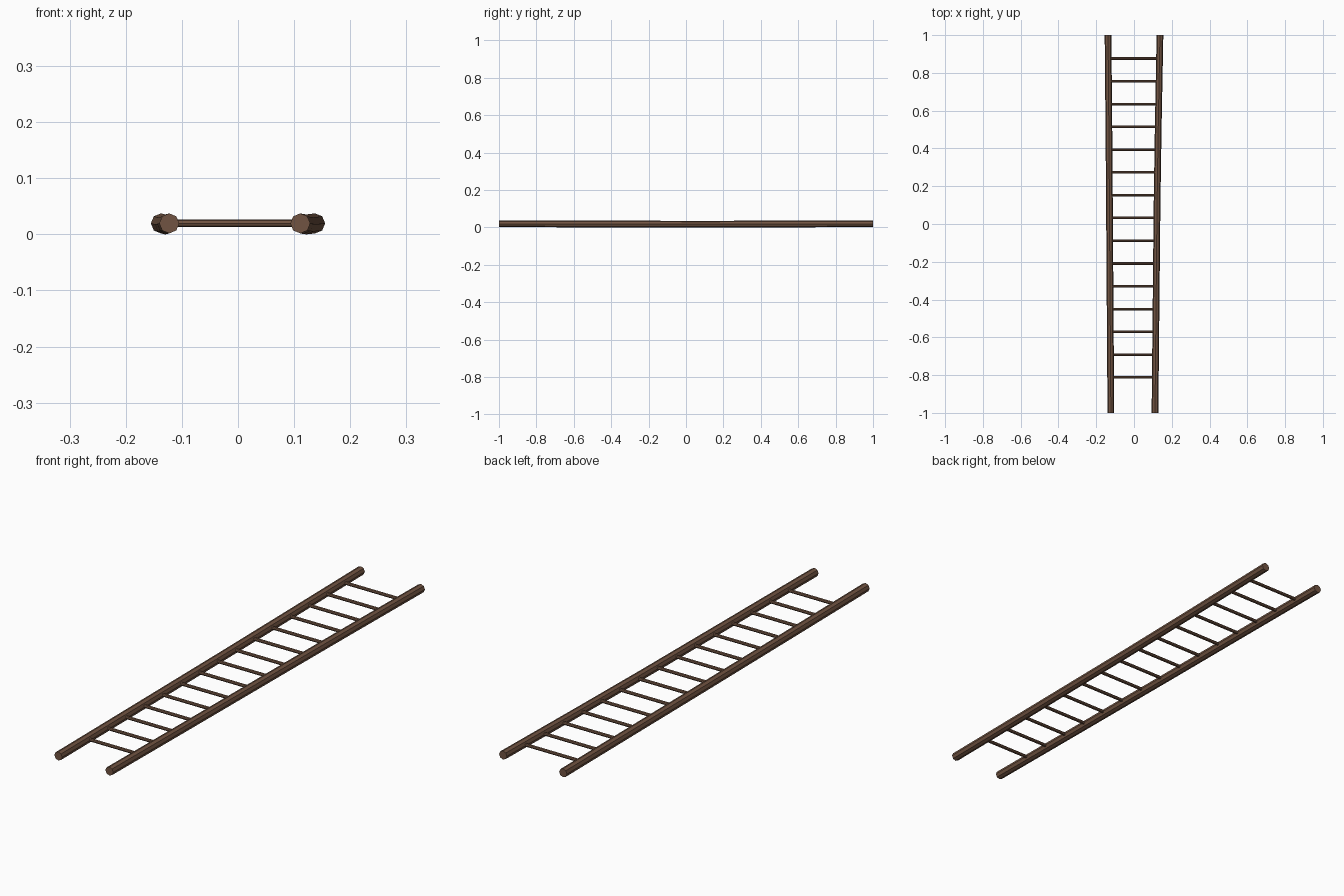
import bpy, bmesh, math
from mathutils import Vector

if "Cube" in bpy.data.objects:
    bpy.data.objects.remove(bpy.data.objects["Cube"])

wood = bpy.data.materials.new("brown_wood")
wood.diffuse_color = (0.165, 0.088, 0.054, 1)
wood.use_nodes = True
wood.node_tree.nodes["Principled BSDF"].inputs["Base Color"].default_value = wood.diffuse_color


def pole(name, path, radius, sides, side_axis):
    """Faceted pole: a polygon swept along a path, capped at both ends."""
    bm = bmesh.new()
    up = Vector((0, 0, 1))
    rings = []
    for p in path:
        ring = []
        for i in range(sides):
            a = 2 * math.pi * i / sides
            ring.append(bm.verts.new(Vector(p) + radius * (side_axis * math.cos(a) + up * math.sin(a))))
        rings.append(ring)
    for r0, r1 in zip(rings, rings[1:]):
        for i in range(sides):
            j = (i + 1) % sides
            bm.faces.new((r0[i], r0[j], r1[j], r1[i]))
    bm.faces.new(rings[0])
    bm.faces.new(rings[-1])
    bmesh.ops.recalc_face_normals(bm, faces=bm.faces)
    mesh = bpy.data.meshes.new(name)
    bm.to_mesh(mesh)
    bm.free()
    mesh.materials.append(wood)
    obj = bpy.data.objects.new(name, mesh)
    bpy.context.collection.objects.link(obj)
    return obj


X, Y = Vector((1, 0, 0)), Vector((0, 1, 0))
R = 0.0178

# Side rails: slightly flared toward the back, with a faint sag
left_path = [(-0.1225, -1, 0.0196), (-0.126, -0.5, 0.0185), (-0.13, 0.1, R),
             (-0.133, 0.5, 0.0185), (-0.1375, 1, 0.0196)]
right_path = [(0.111, -1, 0.0196), (0.116, -0.5, 0.0185), (0.122, 0.1, R),
              (0.128, 0.5, 0.0185), (0.1375, 1, 0.0196)]
pole("left_rail", left_path, R, 8, X)
pole("right_rail", right_path, R, 8, X)


def rail_x(path, y):
    """Rail centre at a given y."""
    for a, b in zip(path, path[1:]):
        if a[1] <= y <= b[1]:
            return a[0] + (b[0] - a[0]) * (y - a[1]) / (b[1] - a[1])


# Fifteen evenly spaced rungs, ending inside the rails
for k in range(15):
    y = -0.812 + k * (0.876 + 0.812) / 14
    ends = [(rail_x(left_path, y), y, 0.0196), (rail_x(right_path, y), y, 0.0196)]
    pole(f"rung_{k + 1}", ends, 0.0068, 8, Y)
